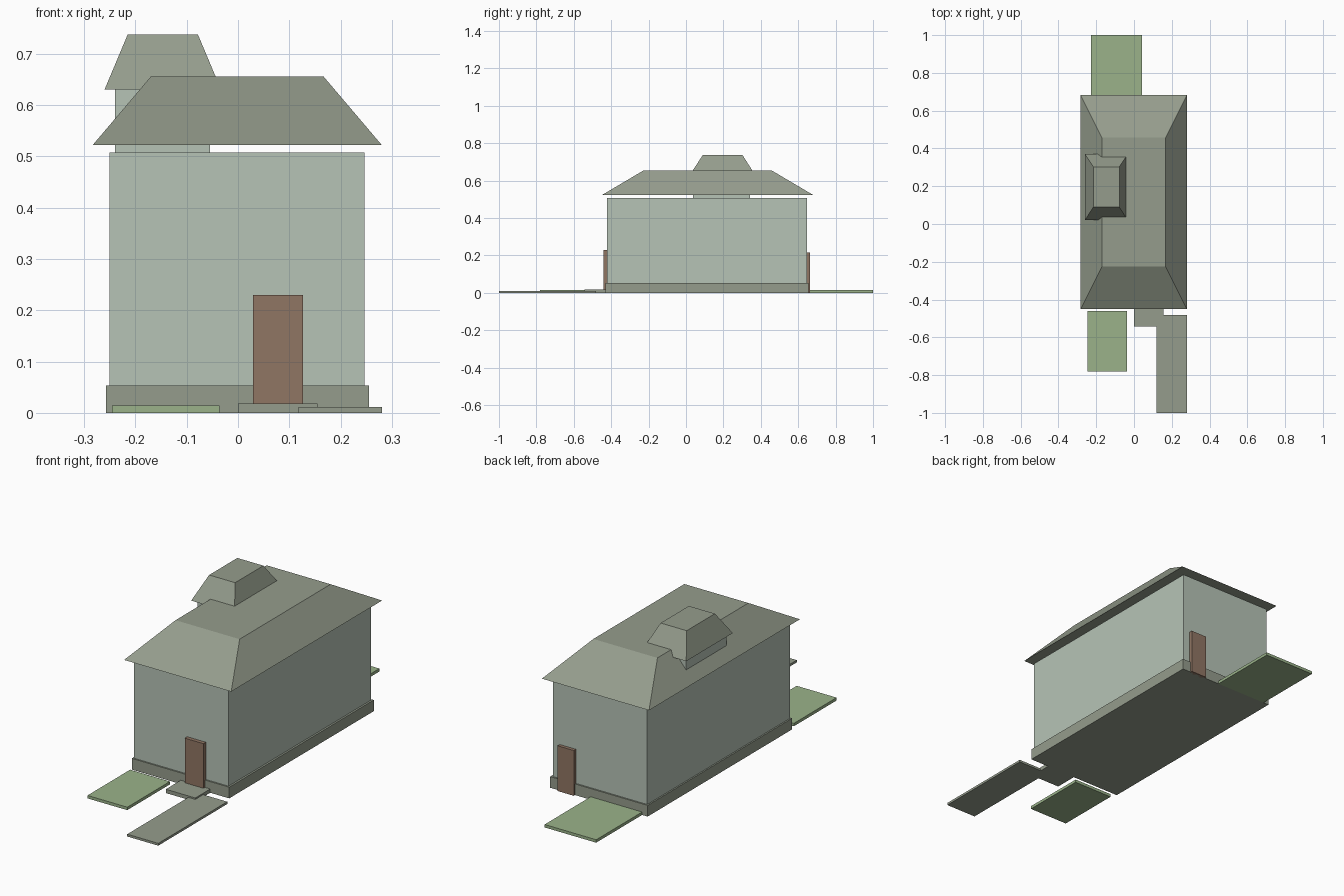
import bpy

cube = bpy.data.objects.get("Cube")
if cube:
    bpy.data.objects.remove(cube)


def material(name, r, g, b):
    mat = bpy.data.materials.new(name)
    mat.use_nodes = True
    mat.diffuse_color = (r, g, b, 1)
    mat.node_tree.nodes["Principled BSDF"].inputs["Base Color"].default_value = (r, g, b, 1)
    return mat


wall_green = material("pale grey green", 0.47, 0.55, 0.47)
stone = material("grey olive stone", 0.30, 0.335, 0.265)
grass = material("grass green", 0.325, 0.45, 0.255)
wood = material("brown wood", 0.28, 0.18, 0.126)


def frustum(name, mat, bottom, top, z0, z1):
    """Solid between two rectangles given as (x0, x1, y0, y1)."""
    verts = []
    for (x0, x1, y0, y1), z in ((bottom, z0), (top, z1)):
        verts += [(x0, y0, z), (x1, y0, z), (x1, y1, z), (x0, y1, z)]
    faces = [(3, 2, 1, 0), (4, 5, 6, 7)]
    for i in range(4):
        j = (i + 1) % 4
        faces.append((i, j, j + 4, i + 4))
    mesh = bpy.data.meshes.new(name)
    mesh.from_pydata(verts, [], faces)
    mesh.materials.append(mat)
    obj = bpy.data.objects.new(name, mesh)
    bpy.context.collection.objects.link(obj)
    return obj


def box(name, mat, rect, z0, z1):
    return frustum(name, mat, rect, rect, z0, z1)


# House body
box("foundation", stone, (-0.257, 0.255, -0.43, 0.655), 0, 0.053)
box("walls", wall_green, (-0.25, 0.246, -0.423, 0.648), 0.053, 0.507)
frustum("main_roof", stone, (-0.283, 0.28, -0.451, 0.682),
        (-0.17, 0.167, -0.226, 0.457), 0.522, 0.655)

# Rooftop dormer, passing down through the main roof
box("dormer_walls", wall_green, (-0.24, -0.055, 0.038, 0.342), 0.5, 0.63)
frustum("dormer_roof", stone, (-0.26, -0.033, 0.02, 0.37),
        (-0.215, -0.078, 0.09, 0.302), 0.63, 0.737)

# Doors
box("front_door", wood, (0.029, 0.127, -0.441, -0.42), 0.018, 0.23)
box("back_door", wood, (0.125, 0.21, 0.645, 0.664), 0, 0.215)

# Ground slabs
box("front_step", stone, (0, 0.155, -0.542, -0.43), 0, 0.018)
box("front_path", stone, (0.118, 0.281, -1.0, -0.482), 0, 0.011)
box("front_lawn", grass, (-0.245, -0.036, -0.78, -0.46), 0, 0.014)
box("back_lawn", grass, (-0.228, 0.043, 0.655, 1.0), 0, 0.014)
